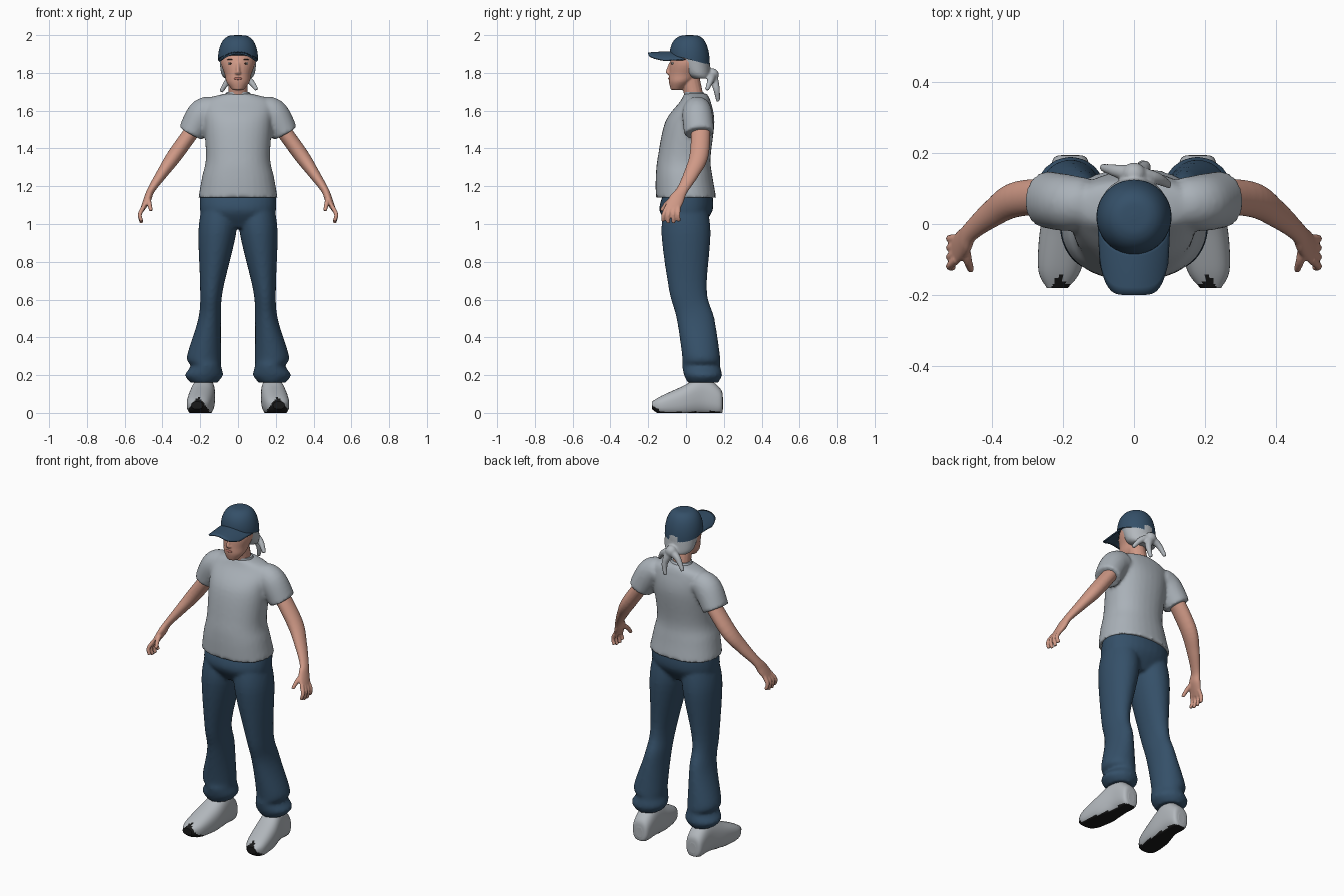
import bpy, bmesh, math
from mathutils import Vector, Matrix

if "Cube" in bpy.data.objects:
    bpy.data.objects.remove(bpy.data.objects["Cube"], do_unlink=True)


def material(name, *rgb):
    mat = bpy.data.materials.new(name)
    mat.use_nodes = True
    mat.diffuse_color = (*rgb, 1)
    shader = next(node for node in mat.node_tree.nodes if node.type == 'BSDF_PRINCIPLED')
    shader.inputs["Base Color"].default_value = (*rgb, 1)
    return mat


NAVY = material("navy cloth", .035, .08, .14)
GREY = material("grey shirt", .4, .44, .48)
PALE = material("pale grey", .45, .48, .51)
SKIN = material("skin", .63, .32, .24)
LIP = material("lips", .45, .16, .13)
WHITE = material("eye white", .7, .7, .7)
BROWN = material("dark brown", .06, .03, .02)
BLACK = material("black rubber", .01, .01, .01)
BOTH = (1, -1)


def smooth_rings(rings, steps):
    """Catmull-Rom interpolation of (x, y, z, width, depth) rings."""
    rows = []
    last = len(rings) - 1
    for index in range(last):
        before, start, end, after = (Vector(rings[min(max(index + k, 0), last)])
                                     for k in (-1, 0, 1, 2))
        leave, arrive = (end - before) / 2, (after - start) / 2
        for step in range(steps):
            t = step / steps
            ease = t * t * (3 - 2 * t)
            rows.append(start.lerp(end, ease) + leave * t * (1 - t) ** 2
                        - arrive * t * t * (1 - t))
    return rows + [Vector(rings[-1])]


def loft(bm, rings, axis=None, sides=(1,), segments=32, power=2, steps=6):
    """Closed skin over rings; axis 'z' or 'y' fixes the ring plane."""
    rows = smooth_rings(rings, steps)
    centres = [Vector(row[:3]) for row in rows]
    for side in sides:
        loops = []
        for index, row in enumerate(rows):
            if axis:
                across = Vector((1, 0, 0))
                along = Vector((0, 1, 0)) if axis == 'z' else Vector((0, 0, 1))
            else:
                ahead = centres[min(index + 1, len(rows) - 1)]
                tangent = (ahead - centres[max(index - 1, 0)]).normalized()
                across = Vector((0, 1, 0)).cross(tangent).normalized()
                along = tangent.cross(across)
            loop = []
            for k in range(segments):
                angle = math.tau * k / segments
                c, s = math.cos(angle), math.sin(angle)
                point = (centres[index]
                         + across * row[3] * math.copysign(abs(c) ** (2 / power), c)
                         + along * row[4] * math.copysign(abs(s) ** (2 / power), s))
                loop.append(bm.verts.new((point.x * side, point.y, point.z)))
            loops.append(loop)
        for lower, upper in zip(loops, loops[1:]):
            for k in range(segments):
                n = (k + 1) % segments
                bm.faces.new((lower[k], lower[n], upper[n], upper[k]))
        bm.faces.new(loops[0])
        bm.faces.new(loops[-1])


def column(bm, rings, **options):
    """Upright loft on the middle line from (y, z, width, depth) rings."""
    loft(bm, [(0, *ring) for ring in rings], 'z', **options)


def tube(bm, points, radius, taper=0, sides=(1,)):
    rings = []
    for index, point in enumerate(points):
        size = radius * (1 - taper * index / (len(points) - 1))
        rings.append((*point, size, size))
    loft(bm, rings, sides=sides, segments=16)


def ball(bm, centre, radii):
    bmesh.ops.create_uvsphere(bm, u_segments=20, v_segments=12, radius=1,
                              matrix=Matrix.LocRotScale(Vector(centre), None, Vector(radii)))


def finish(name, bm, *materials, voxel=None, relax=2, rule=None):
    """Make the object; voxel blends overlapping pieces, rule picks the second colour."""
    bmesh.ops.recalc_face_normals(bm, faces=bm.faces)
    bm.normal_update()
    for face in bm.faces:
        face.smooth = len(face.verts) < 5
        if rule and rule(face.calc_center_median(), face.normal):
            face.material_index = 1
    mesh = bpy.data.meshes.new(name)
    bm.to_mesh(mesh)
    bm.free()
    for mat in materials:
        mesh.materials.append(mat)
    obj = bpy.data.objects.new(name, mesh)
    bpy.context.collection.objects.link(obj)
    if voxel:
        blend = obj.modifiers.new("blend", 'REMESH')
        blend.mode, blend.voxel_size, blend.use_smooth_shade = 'VOXEL', voxel, True
        soften = obj.modifiers.new("soften", 'SMOOTH')
        soften.factor, soften.iterations = .5, relax
    return obj


# Shirt with sleeves
bm = bmesh.new()
column(bm, [(0, 1.14, .21, .16), (-.01, 1.25, .19, .15), (-.01, 1.35, .17, .14),
            (.02, 1.54, .18, .13), (.05, 1.65, .18, .08), (.05, 1.69, .07, .06)], power=2.2)
loft(bm, [(.13, .06, 1.61, .07, .07), (.19, .06, 1.58, .08, .08), (.25, .07, 1.48, .07, .08)],
     sides=BOTH)
finish("shirt", bm, GREY, voxel=.01, relax=5)

# Collar
bm = bmesh.new()
column(bm, [(.05, 1.67, .07, .06), (.04, 1.7, .06, .05)])
finish("collar", bm, GREY)

# Trousers: hips and two legs gathered at the cuffs
bm = bmesh.new()
column(bm, [(.01, 1.16, .2, .13), (0, 1.07, .2, .14), (0, .98, .18, .08)], power=2.2)
loft(bm, [(.1, 0, 1.1, .09, .11), (.11, 0, .95, .1, .13), (.14, .01, .65, .06, .1),
          (.15, .05, .5, .06, .1), (.18, .08, .3, .09, .1), (.17, .08, .25, .08, .1),
          (.18, .09, .2, .1, .1), (.18, .09, .16, .07, .08)], 'z', sides=BOTH)
finish("trousers", bm, NAVY, voxel=.01, relax=4)

# Arms, hands, fingers and thumbs
bm = bmesh.new()
loft(bm, [(.2, .08, 1.55, .04, .05), (.33, .07, 1.37, .04, .05), (.4, .03, 1.27, .03, .04),
          (.46, -.02, 1.18, .02, .03), (.48, -.05, 1.13, .02, .04), (.51, -.08, 1.07, .01, .04)],
     sides=BOTH)
for finger in range(4):
    fan = (finger - 1.5) * .02
    tip = 1 + abs(fan) / 2
    tube(bm, [(.5, fan - .07, 1.09), (.52, fan * 1.3 - .08, 1.05), (.51, fan * 1.4 - .08, tip)],
         .012, taper=.2, sides=BOTH)
tube(bm, [(.48, -.05, 1.14), (.47, -.1, 1.11), (.46, -.13, 1.07)], .016, taper=.4, sides=BOTH)
finish("arms_and_hands", bm, SKIN, voxel=.005)

# Head, neck and nose
bm = bmesh.new()
column(bm, [(-.05, 1.71, .03, .03), (-.03, 1.75, .06, .06), (-.01, 1.79, .07, .08),
            (.02, 1.87, .09, .1), (.02, 1.97, .04, .05)])
tube(bm, [(0, .05, 1.64), (0, .02, 1.78)], .05)
tube(bm, [(0, -.08, 1.85), (0, -.1, 1.8)], .01)
ball(bm, (0, -.09, 1.8), (.017, .014, .01))
finish("head", bm, SKIN, voxel=.005)

# Facial features
lips, whites, dark = bmesh.new(), bmesh.new(), bmesh.new()
ball(lips, (0, -.085, 1.77), (.022, .01, .008))
for side in BOTH:
    ball(whites, (side * .04, -.07, 1.85), (.014, .008, .006))
    ball(dark, (side * .04, -.076, 1.85), (.005, .004, .005))
    ball(dark, (side * .04, -.07, 1.87), (.018, .006, .003))
finish("lips", lips, LIP)
finish("eye_whites", whites, WHITE)
finish("irises_and_brows", dark, BROWN)

# Hair gathered at the back, with a knot and loose tails
bm = bmesh.new()
column(bm, [(.08, 1.77, .07, .05), (.06, 1.8, .09, .07), (.03, 1.9, .1, .09)])
knot = (0, .14, 1.79)
ball(bm, knot, [.034] * 3)
for middle, end in (((-.05, .15, 1.76), (-.09, .16, 1.7)),
                    ((.06, .13, 1.76), (.1, .11, 1.71)),
                    ((.03, .16, 1.72), (.02, .17, 1.65))):
    tube(bm, [knot, middle, end], .026, taper=.6)
finish("hair", bm, PALE, voxel=.006)

# Cap crown: a full dome, lower at the back, with a strap opening showing hair
bm = bmesh.new()
dome = []
for step in range(9):
    angle = step / 8 * math.pi / 2
    radius = .106 * max(math.cos(angle), .01) ** .6
    dome.append((.02, 1.87 + .13 * math.sin(angle), radius, radius))
column(bm, dome, segments=48)
for vert in bm.verts:
    vert.co.z -= 2 * (vert.co.y - .02) * (2 - vert.co.z)
finish("cap_crown", bm, NAVY, PALE,
       rule=lambda c, n: c.y > .1 and math.hypot(c.x, c.z - 1.85) < .03)

# Cap button
bm = bmesh.new()
ball(bm, (0, .06, 1.98), (.01, .01, .01))
finish("cap_button", bm, NAVY)

# Cap brim: an arched sheet from the crown to a rounded front edge
bm = bmesh.new()
columns, rows = 24, 6
grid = []
for i in range(columns + 1):
    u = 2 * i / columns - 1
    inner = .03 - .1 * math.sqrt(1 - .9 * u * u)
    outer = .09 * abs(u) ** 5 - .2
    grid.append([])
    for j in range(rows + 1):
        v = j / rows
        spot = (u * (.1 - .006 * v), inner + (outer - inner) * v, 1.91 - .04 * u * u - .006 * v * v)
        grid[i].append(bm.verts.new(spot))
for left, right in zip(grid, grid[1:]):
    for j in range(rows):
        bm.faces.new((left[j], right[j], right[j + 1], left[j + 1]))
brim = finish("cap_brim", bm, NAVY)
thickness = brim.modifiers.new("thickness", 'SOLIDIFY')
thickness.thickness, thickness.offset = .008, 0

# Ankles
bm = bmesh.new()
tube(bm, [(.18, .09, .26), (.18, .09, .1)], .046, sides=BOTH)
finish("ankles", bm, SKIN)


# Shoes turned slightly out, with black soles rising over the toe
def is_sole(c, normal):
    toe = c.y < -.1 and normal.y < -.25 and abs(abs(c.x) - .21) < .07 - .8 * c.z
    return normal.z < -.6 or toe


bm = bmesh.new()
shoe = [(-.18, .04, .03, .02), (-.13, .04, .06, .05), (-.02, .06, .07, .08),
        (.09, .09, .06, .1), (.18, .06, .05, .07), (.195, .05, .02, .03)]
loft(bm, [(.18 + .13 * max(.1 - y, 0), y, z, width, height) for y, z, width, height in shoe],
     'y', sides=BOTH, segments=40, power=2.5)
for vert in bm.verts:
    vert.co.z = max(vert.co.z, 0)
finish("shoes", bm, PALE, BLACK, rule=is_sole)
